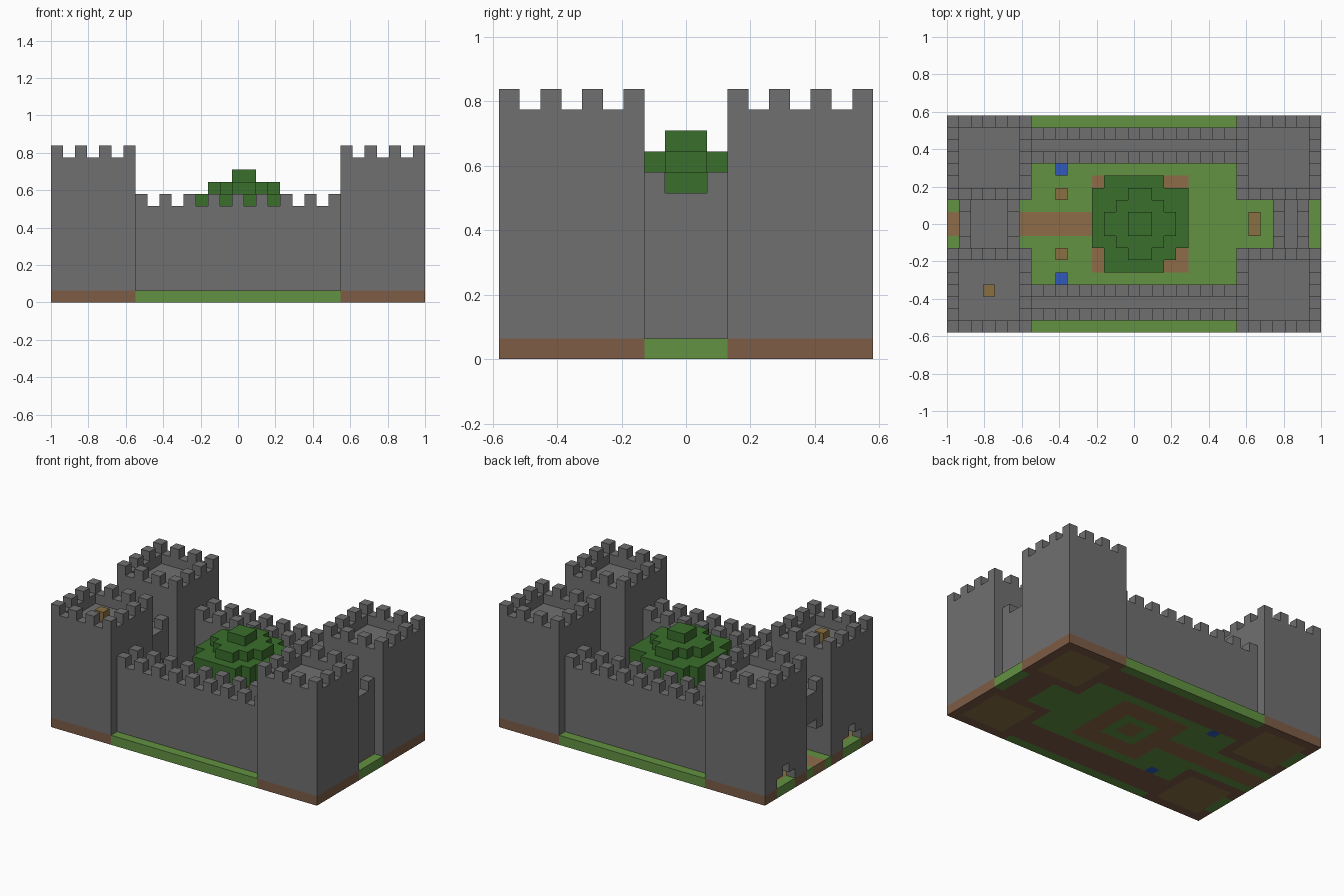
import bpy, bmesh
from itertools import product

NX, NY = 31, 18          # footprint in blocks
B = 2 / NX               # block edge length

if "Cube" in bpy.data.objects:
    bpy.data.objects.remove(bpy.data.objects["Cube"])

COLOURS = {
    "stone": (0.162, 0.162, 0.162),
    "grass": (0.122, 0.287, 0.054),
    "leaf": (0.042, 0.156, 0.025),
    "dirt": (0.205, 0.107, 0.061),
    "path": (0.27, 0.15, 0.065),
    "wood": (0.25, 0.16, 0.055),
    "water": (0.03, 0.1, 0.5),
}
materials = {}
for name, rgb in COLOURS.items():
    m = bpy.data.materials.new(name)
    m.use_nodes = True
    m.diffuse_color = (*rgb, 1)
    m.node_tree.nodes["Principled BSDF"].inputs["Base Color"].default_value = (*rgb, 1)
    materials[name] = m

cells = {}               # block position -> (part, colour)


def fill(part, colour, xs, ys, zs):
    """Fill a box of blocks; ranges include both ends."""
    for c in product(*(range(a, b + 1) for a, b in (xs, ys, zs))):
        cells[c] = (part, colour)


def carve(xs, ys, zs):
    """Remove a box of blocks."""
    for c in product(*(range(a, b + 1) for a, b in (xs, ys, zs))):
        cells.pop(c, None)


def both_sides(y0, y1):
    """A row range and its mirror image across the middle."""
    return ((y0, y1), (NY - 1 - y1, NY - 1 - y0))


# Ground layer with path and the ring around the tree
fill("ground", "grass", (0, 30), (0, 17), (0, 0))
fill("ground", "path", (0, 11), (8, 9), (0, 0))
fill("ground", "path", (12, 19), (5, 12), (0, 0))
fill("ground", "grass", (14, 17), (7, 10), (0, 0))
fill("ground", "dirt", (27, 29), (7, 10), (0, 0))
for rows in both_sides(1, 3):
    fill("ground", "dirt", (7, 23), rows, (0, 0))

# Corner towers: hollow, with plank floors, roof, parapet and merlons
towers = [(x, y, label) for x, side in ((0, "right"), (24, "left"))
          for y, label in ((0, "front_" + side), (11, "back_" + side))]
for x, y, label in towers:
    part = label + "_tower"
    outer = (x, x + 6), (y, y + 6)
    inner = (x + 1, x + 5), (y + 1, y + 5)
    fill("ground", "dirt", *outer, (0, 0))
    fill("ground", "wood", *inner, (0, 0))
    fill(part, "stone", *outer, (1, 11))
    carve(*inner, (1, 9))
    carve(*inner, (11, 11))
    fill(label + "_tower_floor", "wood", *inner, (6, 6))
    for dx, dy in product(range(0, 7, 2), repeat=2):
        if dx in (0, 6) or dy in (0, 6):
            fill(part, "stone", (x + dx, x + dx), (y + dy, y + dy), (12, 12))

# Stepped doorways: outside at ground level, and from the gatehouse walkway
for rows in both_sides(2, 4):
    mid = (rows[0] + 1, rows[0] + 1)
    carve((0, 0), rows, (1, 1))
    carve((0, 0), mid, (2, 2))
    fill("ground", "grass", (0, 0), rows, (0, 0))
for rows in both_sides(6, 6):
    carve((2, 4), rows, (7, 7))
    carve((3, 3), rows, (8, 8))

# Curtain walls: sunken walkway between two crenellated parapets
for part, rows in zip(("front_wall", "back_wall"), both_sides(1, 3)):
    fill(part, "stone", (7, 23), rows, (1, 7))
    carve((7, 23), (rows[0] + 1, rows[0] + 1), (7, 7))
    for x, y in product(range(7, 24, 2), rows):
        fill(part, "stone", (x, x), (y, y), (8, 8))

# Gatehouse and the end wall opposite it
for part, cols in (("gatehouse", (1, 5)), ("end_wall", (27, 29))):
    fill(part, "stone", cols, (7, 10), (1, 7))
    carve((cols[0] + 1, cols[1] - 1), (7, 10), (7, 7))
    for x, y in product(cols, (7, 10)):
        fill(part, "stone", (x, x), (y, y), (8, 8))
carve((1, 5), (7, 10), (1, 3))
carve((1, 5), (8, 9), (4, 4))

# Tree: trunk and stepped crown
fill("tree_trunk", "wood", (15, 16), (8, 9), (0, 7))
for cols, rows in (((13, 17), (5, 12)), ((13, 18), (6, 11)), ((12, 19), (7, 11))):
    fill("tree_crown", "leaf", cols, rows, (7, 8))
for cols, rows in (((13, 18), (8, 9)), ((14, 17), (7, 10)), ((15, 16), (6, 11))):
    fill("tree_crown", "leaf", cols, rows, (9, 9))
fill("tree_crown", "leaf", (15, 16), (8, 9), (10, 10))

# Courtyard furniture and the roof crate
for rows in both_sides(4, 4):
    fill("water_basin", "water", (9, 9), rows, (0, 1))
for rows in both_sides(6, 6):
    fill("wooden_post", "wood", (9, 9), rows, (1, 1))
fill("bench", "wood", (25, 25), (8, 9), (1, 1))
fill("roof_crate", "wood", (3, 3), (3, 3), (11, 11))


def build(part):
    """Turn the exposed block sides of one part into a clean mesh object."""
    own = {c: colour for c, (p, colour) in cells.items() if p == part}
    slots = sorted(set(own.values()))
    bm = bmesh.new()
    verts = {}
    for c, colour in own.items():
        for axis, step in product(range(3), (-1, 1)):
            near = list(c)
            near[axis] += step
            if tuple(near) in cells:
                continue
            u, v = (axis + 1) % 3, (axis + 2) % 3
            ring = []
            for du, dv in ((0, 0), (1, 0), (1, 1), (0, 1))[::step]:
                p = list(c)
                p[axis] += step > 0
                p[u] += du
                p[v] += dv
                p = tuple(p)
                if p not in verts:
                    verts[p] = bm.verts.new(
                        ((p[0] - NX / 2) * B, (p[1] - NY / 2) * B, p[2] * B))
                ring.append(verts[p])
            bm.faces.new(ring).material_index = slots.index(colour)
    # Merge coplanar squares of the same colour
    bmesh.ops.dissolve_limit(bm, angle_limit=0.01, verts=bm.verts[:],
                             edges=bm.edges[:], delimit={"MATERIAL"})
    mesh = bpy.data.meshes.new(part)
    bm.to_mesh(mesh)
    bm.free()
    for s in slots:
        mesh.materials.append(materials[s])
    bpy.context.collection.objects.link(bpy.data.objects.new(part, mesh))


for part in sorted({p for p, _ in cells.values()}):
    build(part)
